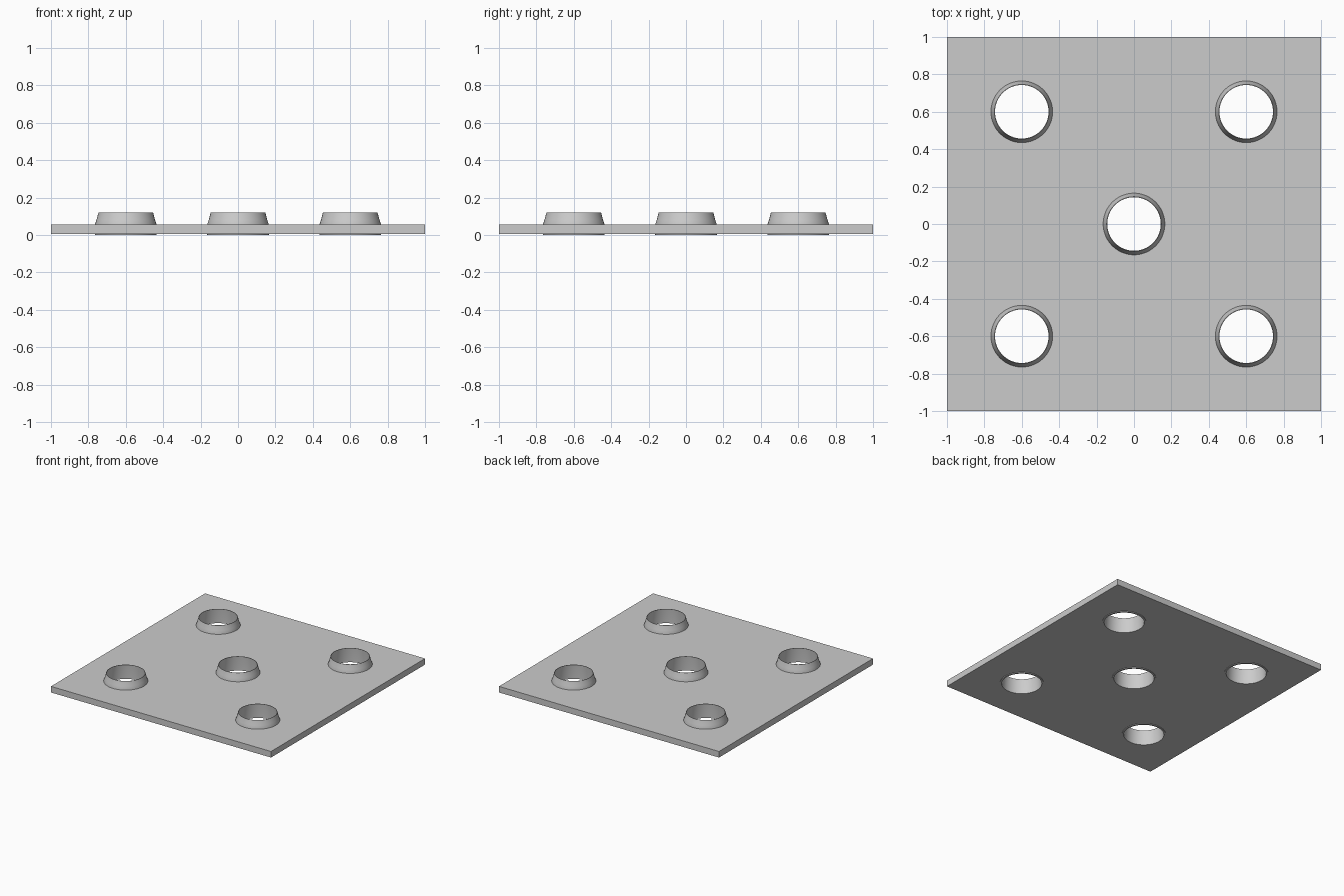
import bpy, bmesh, math

if "Cube" in bpy.data.objects:
    bpy.data.objects.remove(bpy.data.objects["Cube"])

CENTRES = [(0, 0)] + [(x, y) for x in (-0.6, 0.6) for y in (-0.6, 0.6)]
SIDES = 64
Z0, Z1 = 0.005, 0.055   # plate underside and top


def add_object(name, bm):
    bmesh.ops.recalc_face_normals(bm, faces=bm.faces)
    mesh = bpy.data.meshes.new(name)
    bm.to_mesh(mesh)
    bm.free()
    ob = bpy.data.objects.new(name, mesh)
    bpy.context.collection.objects.link(ob)
    return ob


def lathe(bm, profile, cx, cy):
    """Closed ring of revolution from an (r, z) profile."""
    rings = [[bm.verts.new((cx + r * math.cos(2 * math.pi * i / SIDES),
                            cy + r * math.sin(2 * math.pi * i / SIDES), z))
              for i in range(SIDES)] for r, z in profile]
    for a, b in zip(rings, rings[1:] + rings[:1]):
        for i in range(SIDES):
            j = (i + 1) % SIDES
            bm.faces.new((a[i], a[j], b[j], b[i]))


# Square plate
bm = bmesh.new()
bmesh.ops.create_cube(bm, size=1)
bmesh.ops.scale(bm, vec=(2, 2, Z1 - Z0), verts=bm.verts)
bmesh.ops.translate(bm, vec=(0, 0, (Z0 + Z1) / 2), verts=bm.verts)
plate = add_object("plate", bm)

# Hole cutters
bm = bmesh.new()
for cx, cy in CENTRES:
    geo = bmesh.ops.create_cone(bm, cap_ends=True, segments=SIDES,
                                radius1=0.158, radius2=0.158, depth=0.4)
    bmesh.ops.translate(bm, vec=(cx, cy, 0), verts=geo["verts"])
cutter = add_object("hole_cutter", bm)
cutter.hide_render = True
cutter.hide_set(True)
cut = plate.modifiers.new("holes", 'BOOLEAN')
cut.operation = 'DIFFERENCE'
cut.solver = 'EXACT'
cut.object = cutter

# Flared collars lining each hole
PROFILE = [(0.151, 0), (0.165, 0), (0.165, Z1), (0.156, 0.082),
           (0.146, 0.12), (0.143, 0.12), (0.149, Z1)]
for n, (cx, cy) in enumerate(CENTRES, 1):
    bm = bmesh.new()
    lathe(bm, PROFILE, cx, cy)
    collar = add_object(f"collar_{n}", bm)
    bpy.ops.object.select_all(action='DESELECT')
    collar.select_set(True)
    bpy.context.view_layer.objects.active = collar
    bpy.ops.object.shade_smooth_by_angle(angle=math.radians(40))
